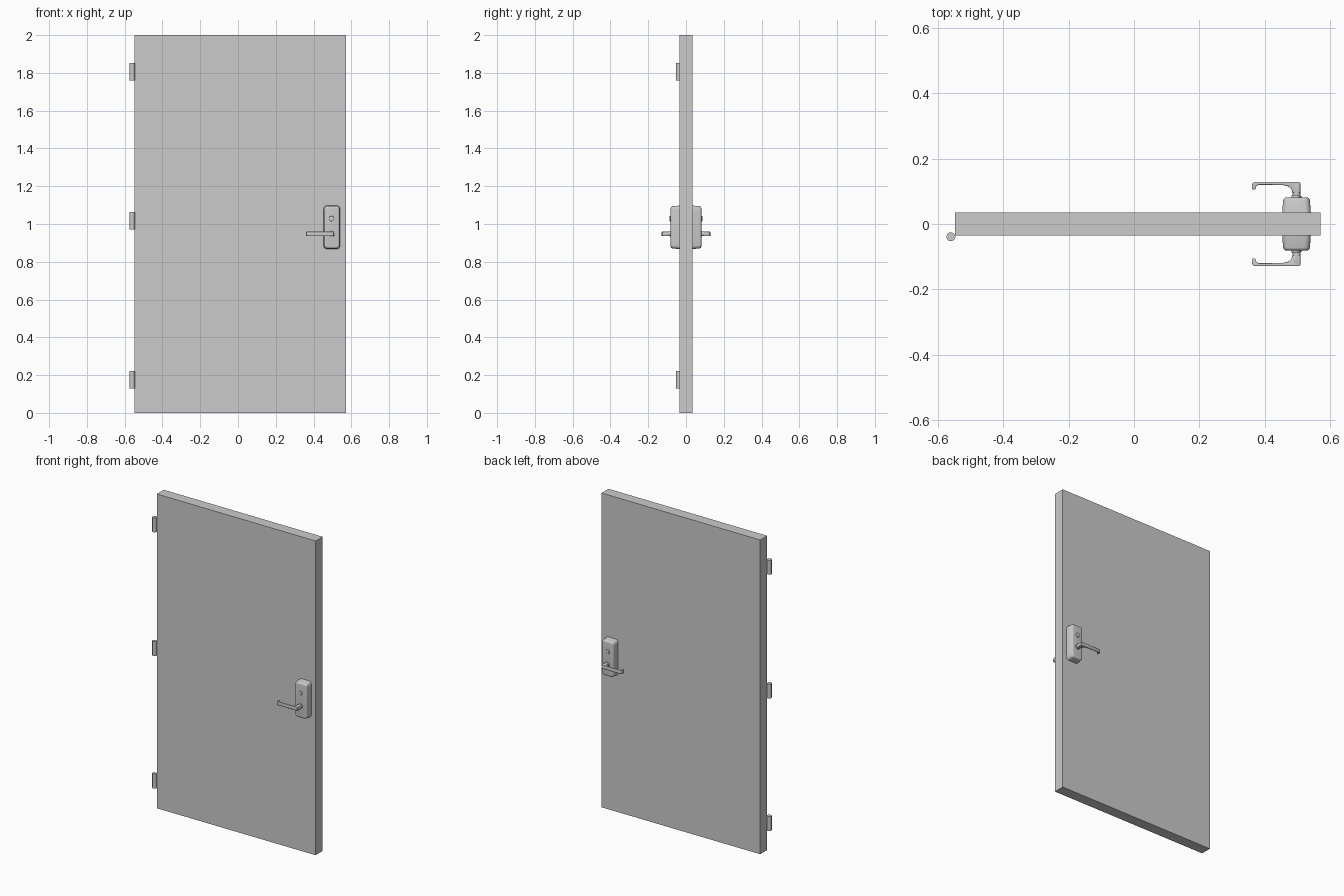
import bpy
import bmesh
from math import radians
from mathutils import Matrix, Vector

cube = bpy.data.objects.get("Cube")
if cube:
    bpy.data.objects.remove(cube, do_unlink=True)


def finish(name, bm, smooth=True):
    """Turn a bmesh into a named object, smooth with sharp edges kept."""
    bmesh.ops.recalc_face_normals(bm, faces=bm.faces)
    mesh = bpy.data.meshes.new(name)
    bm.to_mesh(mesh)
    bm.free()
    obj = bpy.data.objects.new(name, mesh)
    bpy.context.collection.objects.link(obj)
    if smooth:
        bpy.ops.object.select_all(action='DESELECT')
        obj.select_set(True)
        bpy.context.view_layer.objects.active = obj
        bpy.ops.object.shade_smooth_by_angle(angle=radians(35))
    return obj


def box(lo, hi):
    lo, hi = Vector(lo), Vector(hi)
    bm = bmesh.new()
    bmesh.ops.create_cube(bm, size=1, matrix=Matrix.Translation((lo + hi) / 2)
                          @ Matrix.Diagonal((*(hi - lo), 1)))
    return bm


def cylinder(name, center, radius, depth, along_y=False, rim=0):
    bm = bmesh.new()
    turn = Matrix.Rotation(radians(90 if along_y else 0), 4, 'X')
    bmesh.ops.create_cone(bm, cap_ends=True, segments=32, radius1=radius,
                          radius2=radius, depth=depth,
                          matrix=Matrix.Translation(center) @ turn)
    if rim:
        caps = [f for f in bm.faces if len(f.verts) > 4]
        edges = {e for f in caps for e in f.edges}
        bmesh.ops.bevel(bm, geom=list(edges), offset=rim, segments=3,
                        profile=0.5, affect='EDGES')
    return finish(name, bm)


def lock_case(name, side):
    """Tapered rounded housing standing on one face of the door."""
    bm = box((0.453, 0.03, 0.867), (0.541, 0.081, 1.098))
    mid = Vector((0.497, 0, 0.9825))
    for v in bm.verts:
        if v.co.y > 0.05:
            v.co.x = mid.x + (v.co.x - mid.x) * 0.92
            v.co.z = mid.z + (v.co.z - mid.z) * 0.96
    corners = [e for e in bm.edges
               if abs(e.verts[0].co.y - e.verts[1].co.y) > 0.04]
    bmesh.ops.bevel(bm, geom=corners, offset=0.018, segments=5,
                    profile=0.5, affect='EDGES')
    outer = [e for e in bm.edges if min(v.co.y for v in e.verts) > 0.08]
    bmesh.ops.bevel(bm, geom=outer, offset=0.009, segments=4,
                    profile=0.5, affect='EDGES')
    bmesh.ops.scale(bm, vec=(1, side, 1), verts=bm.verts)
    return finish(name, bm)


# Lever outline seen from above: root, outer bar, hooked tip, inner fillet
LEVER = [(0.485, 0.095), (0.509, 0.095), (0.509, 0.125), (0.505, 0.129),
         (0.369, 0.129), (0.363, 0.126), (0.361, 0.120), (0.361, 0.109),
         (0.364, 0.105), (0.369, 0.105), (0.373, 0.109), (0.374, 0.115),
         (0.381, 0.120), (0.455, 0.119), (0.472, 0.115), (0.481, 0.107)]


def lever(name, side, z=0.948, half=0.012):
    bm = bmesh.new()
    face = bm.faces.new([bm.verts.new((x, y, z - half)) for x, y in LEVER])
    top = bmesh.ops.extrude_face_region(bm, geom=[face])["geom"]
    bmesh.ops.translate(bm, vec=(0, 0, 2 * half),
                        verts=[g for g in top if isinstance(g, bmesh.types.BMVert)])
    # Slim the bar between the root and the hooked tip
    for v in bm.verts:
        if 0.375 < v.co.x < 0.475:
            v.co.z = z + (v.co.z - z) * 0.85
    rims = [e for e in bm.edges
            if (e.verts[0].co.z - z) * (e.verts[1].co.z - z) > 0]
    bmesh.ops.bevel(bm, geom=rims, offset=0.003, segments=3,
                    profile=0.5, affect='EDGES')
    bmesh.ops.scale(bm, vec=(1, side, 1), verts=bm.verts)
    return finish(name, bm)


# Door leaf
finish("door_leaf", box((-0.547, -0.035, 0), (0.571, 0.035, 2)), smooth=False)

# Hinge barrels
for label, z in (("lower", 0.175), ("middle", 1.018), ("upper", 1.806)):
    cylinder(label + "_hinge", (-0.56, -0.039, z), 0.0135, 0.092)

# Lock hardware on both faces
for label, side in (("front", -1), ("back", 1)):
    lock_case(label + "_lock_case", side)
    cylinder(label + "_key_cylinder", (0.495, side * 0.078, 1.028),
             0.014, 0.018, True, 0.003)
    cylinder(label + "_lever_collar", (0.497, side * 0.08, 0.948),
             0.015, 0.012, True, 0.002)
    cylinder(label + "_lever_stem", (0.497, side * 0.095, 0.948),
             0.0128, 0.05, True, 0.002)
    lever(label + "_lever", side)
